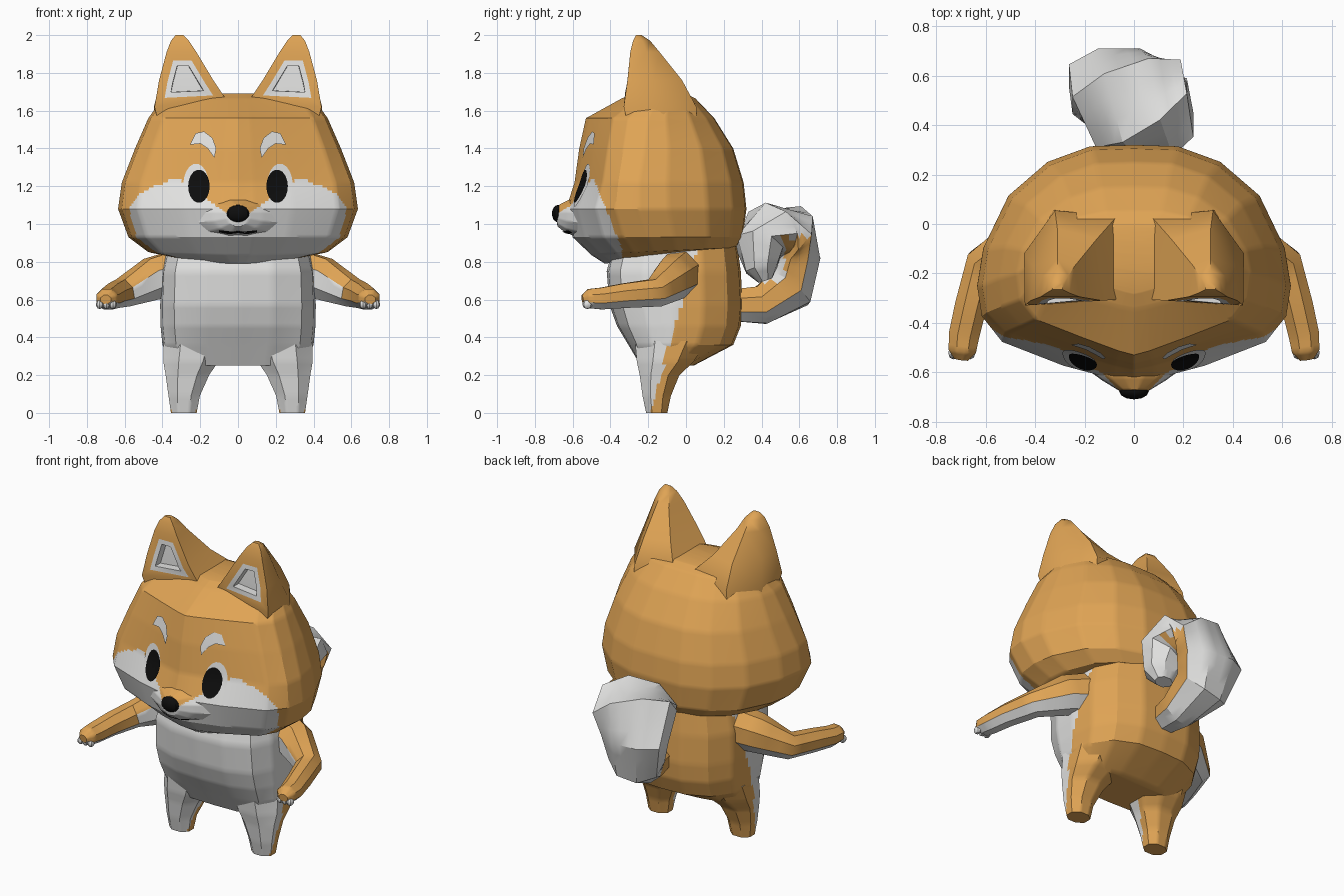
import bpy, bmesh, math
from mathutils import Vector, Matrix
from mathutils.bvhtree import BVHTree

if "Cube" in bpy.data.objects:
    bpy.data.objects.remove(bpy.data.objects["Cube"])


def material(name, rgb):
    m = bpy.data.materials.new(name)
    m.diffuse_color = (*rgb, 1)
    m.use_nodes = True
    m.node_tree.nodes["Principled BSDF"].inputs["Base Color"].default_value = m.diffuse_color
    return m


MATS = [material("orange fur", (0.74, 0.37, 0.09)),
        material("white fur", (0.76, 0.76, 0.75)),
        material("black", (0.004, 0.004, 0.004))]
trees = []


def finish(name, bm, rule, angle=30):
    """Colour faces by rule(centre, normal) and make the object."""
    bm.normal_update()
    for f in bm.faces:
        f.material_index = int(rule(f.calc_center_median(), f.normal))
    me = bpy.data.meshes.new(name)
    bm.to_mesh(me)
    bm.free()
    for m in MATS:
        me.materials.append(m)
    ob = bpy.data.objects.new(name, me)
    bpy.context.collection.objects.link(ob)
    bpy.ops.object.select_all(action='DESELECT')
    ob.select_set(True)
    bpy.context.view_layer.objects.active = ob
    bpy.ops.object.shade_smooth_by_angle(angle=math.radians(angle))
    return ob


def loft(rings, cuts=0):
    bm = bmesh.new()
    rows = [[bm.verts.new(p) for p in r] for r in rings]
    n = len(rows[0])
    for a, b in zip(rows, rows[1:]):
        for i in range(n):
            j = (i + 1) % n
            bm.faces.new((a[i], a[j], b[j], b[i]))
    bm.faces.new(rows[0])
    bm.faces.new(rows[-1])
    bmesh.ops.recalc_face_normals(bm, faces=bm.faces)
    if cuts:
        bmesh.ops.subdivide_edges(bm, edges=bm.edges[:], cuts=cuts, use_grid_fill=True)
    return bm


def section(half, z, w, yc, back, front, tilt=0):
    """Mirror a half outline, scale it to width, back and front, raise the back by tilt."""
    full = half + [(-u, v) for u, v in half[-2:0:-1]]
    return [(u * w, yc + v * ((back - yc) if v > 0 else (yc - front)), z + tilt * (v + 1) / 2)
            for u, v in full]


def tube(path, ref, sides):
    """Rings along a path of (x, y, z, radius along ref, other radius)."""
    pts = [Vector(p[:3]) for p in path]
    rings = []
    for i, p in enumerate(path):
        t = (pts[min(i + 1, len(pts) - 1)] - pts[max(i - 1, 0)]).normalized()
        a = (ref - t * ref.dot(t)).normalized()
        b = t.cross(a)
        rings.append([pts[i] + a * p[3] * math.cos(k) + b * p[4] * math.sin(k)
                      for k in [2 * math.pi * (s + .5) / sides for s in range(sides)]])
    return rings


def ball(name, loc, scale, mat, u=12, v=8):
    bm = bmesh.new()
    bmesh.ops.create_uvsphere(bm, u_segments=u, v_segments=v, radius=1,
                              matrix=Matrix.Translation(loc) @ Matrix.Diagonal((*scale, 1)))
    return finish(name, bm, lambda c, n: mat)


def decal(name, outline, mat, lift, s=1):
    """Thin plate pressed on the face from the front."""
    def place(x, z):
        hits = [t.ray_cast(Vector((x * s, -2, z)), Vector((0, 1, 0)))[0] for t in trees]
        return (x * s, min(h.y for h in hits if h) - lift, z)
    n = len(outline)
    cx, cz = sum(p[0] for p in outline) / n, sum(p[1] for p in outline) / n
    bm = bmesh.new()
    mid = bm.verts.new(place(cx, cz))
    prev = None
    for k in (.3, .6, .85, 1):
        row = [bm.verts.new(place(cx + (x - cx) * k, cz + (z - cz) * k)) for x, z in outline]
        for i in range(n):
            j = (i + 1) % n
            bm.faces.new((row[i], row[j], prev[j], prev[i]) if prev else (row[i], row[j], mid))
        prev = row
    bmesh.ops.recalc_face_normals(bm, faces=bm.faces)
    if sum(f.normal.y for f in bm.faces) > 0:
        bmesh.ops.reverse_faces(bm, faces=bm.faces[:])
    finish(name, bm, lambda c, nr: mat)


def ellipse(cx, cz, rx, rz, n=18):
    return [(cx + rx * math.cos(2 * math.pi * i / n), cz + rz * math.sin(2 * math.pi * i / n))
            for i in range(n)]


# Colour rules
CHEEK = [(0, 1.05), (.06, 1.06), (.2, 1.15), (.27, 1.22), (.35, 1.24), (.5, 1.23), (.56, 1.19), (.7, 1.1)]


def face_white(c, n):
    x = abs(c.x)
    for (x0, z0), (x1, z1) in zip(CHEEK, CHEEK[1:]):
        if x0 <= x <= x1:
            top = z0 + (z1 - z0) * (x - x0) / (x1 - x0)
    return c.z < top and (c.y < -.34 - .4 * max(0, c.z - .87) or c.z < .815)


def belly_white(c, n):
    return c.y < -.19 + .29 * c.z


# Head: blunt at the jaw, more pointed from the eyes up
BACK = [(0, 1), (.28, .99), (.55, .88), (.8, .64), (.96, .27), (1, 0), (.97, -.32)]
JAW = BACK + [(.84, -.59), (.45, -.84), (.13, -.98), (0, -1)]
BROW = BACK + [(.84, -.56), (.45, -.78), (.13, -.95), (0, -1)]
bm = loft([section(BROW if r[0] > 1.2 else JAW, *r) for r in [
    (.79, .30, -.16, .10, -.43, .07), (.835, .48, -.17, .265, -.50, .04), (.93, .58, -.20, .30, -.60),
    (1.08, .635, -.25, .32, -.635), (1.22, .615, -.25, .305, -.59), (1.40, .545, -.22, .25, -.565),
    (1.56, .475, -.2, .15, -.53), (1.665, .40, -.15, .05, -.34), (1.69, .25, -.14, 0, -.28)]], 9)
trees.append(BVHTree.FromBMesh(bm))
finish("head", bm, face_white)

# Muzzle, nose, mouth
bm = loft(tube([(0, -.47, 1.03, .32, .13), (0, -.56, 1.035, .235, .11), (0, -.63, 1.04, .135, .09),
                (0, -.675, 1.045, .06, .06), (0, -.685, 1.045, .03, .03)], Vector((1, 0, 0)), 12), 5)
trees.append(BVHTree.FromBMesh(bm))
finish("muzzle", bm, face_white)
ball("nose", (0, -.677, 1.055), (.06, .033, .046), 2)
top = [(-.1, .967), (-.05, .957), (0, .963), (.05, .957), (.1, .967)]
decal("mouth", top + [(x, z - .011) for x, z in top[::-1]], 2, .006)

# Body
BODY = [(0, 1), (.4, .97), (.75, .78), (.95, .42), (1, 0), (.97, -.45), (.82, -.8), (.45, -.97), (0, -1)]
finish("body", loft([section(BODY, *r) for r in [
    (.25, .34, -.10, .04, -.24), (.36, .40, -.08, .25, -.305), (.46, .41, -.06, .29, -.365),
    (.57, .412, -.06, .30, -.405), (.75, .405, -.06, .29, -.42), (.90, .37, -.06, .27, -.38)]], 6),
    belly_white)


# Curled tail
def tail_white(c, n):
    out = Vector((0, c.y - .46, c.z - .78)).normalized()
    tip = c.y < .52 and c.z > .70
    return tip or n.dot(out) > .45 or c.z > .93 or (n.x < -.4 and c.y > .45)


finish("tail", loft(tube([
    (0, .24, .57, .08, .09), (0, .40, .57, .12, .11), (-.04, .55, .66, .17, .14),
    (-.06, .60, .82, .22, .12), (-.03, .555, .97, .26, .14), (.03, .45, .95, .24, .17),
    (.10, .385, .88, .17, .135), (.13, .40, .76, .11, .09), (.13, .42, .70, .06, .04)],
    Vector((1, 0, 0)), 8), 2), tail_white)

# Paired parts
for s, side in ((1, "right"), (-1, "left")):
    def flip(rings):
        return [[(x * s, y, z) for x, y, z in r] for r in rings]

    # Ear: front face inset white, then pressed in
    bm = loft(flip([
        [(.10, -.25, 1.45), (.40, -.29, 1.45), (.45, -.12, 1.45), (.34, .06, 1.45), (.10, .02, 1.45)],
        [(.05, -.305, 1.64), (.442, -.33, 1.62), (.445, -.12, 1.62), (.32, .055, 1.62), (.07, .03, 1.67)],
        [(.13, -.31, 1.76), (.418, -.31, 1.76), (.41, -.17, 1.76), (.31, -.02, 1.76), (.15, -.06, 1.76)],
        [(.22, -.295, 1.91), (.378, -.295, 1.91), (.37, -.21, 1.91), (.31, -.14, 1.91), (.24, -.17, 1.91)],
        [(.26, -.28, 1.97), (.355, -.28, 1.97), (.35, -.23, 1.97), (.31, -.19, 1.97), (.265, -.21, 1.97)],
        [(.29, -.265, 2.0), (.33, -.265, 2.0), (.33, -.25, 2.0), (.31, -.235, 2.0), (.29, -.24, 2.0)]]))
    front = [f for f in bm.faces if f.normal.y < -.8 and 1.64 < f.calc_center_median().z < 1.93]
    bmesh.ops.inset_region(bm, faces=front, thickness=.045, depth=0, use_even_offset=True)
    rim = bmesh.ops.inset_region(bm, faces=front, thickness=.028, depth=0, use_even_offset=True)["faces"]
    inner = bmesh.ops.inset_region(bm, faces=front, thickness=.002, depth=0)["faces"]
    for v in {v for f in front for v in f.verts}:
        v.co.y += .05
    white = {f.calc_center_median().to_tuple(4) for f in rim + inner + front}
    finish(side + "_ear", bm, lambda c, n: c.to_tuple(4) in white, 45)

    # Leg
    rings = []
    for z, cx, rx, cy, ry in [(0, .287, .068, -.155, .056), (.09, .285, .083, -.155, .075),
                              (.20, .268, .115, -.14, .105), (.27, .25, .145, -.11, .15),
                              (.38, .23, .165, -.08, .19)]:
        rings.append([(cx + rx * min(1, max(-1, 1.15 * math.cos(k))),
                       cy + ry * min(1, max(-1, 1.15 * math.sin(k))), z)
                      for k in [math.pi * (i + .5) / 4 for i in range(8)]])
    finish(side + "_leg", loft(flip(rings), 4), belly_white, 40)

    # Arm and fingers
    arm = tube([(.32, -.03, .74, .13, .12), (.45, -.07, .71, .12, .11), (.61, -.165, .635, .08, .08),
                (.66, -.33, .62, .07, .07), (.688, -.45, .605, .062, .067),
                (.695, -.515, .605, .055, .06), (.70, -.548, .60, .025, .03)], Vector((0, 0, 1)), 8)
    finish(side + "_arm", loft(flip(arm), 2),
           lambda c, n: n.z < -.25 or (c.y < -.53 and c.z < .59)
           or (n.z < .3 and n.y < -.4 and .38 < abs(c.x) < .62 and c.y > -.3), 40)
    for i in range(3):
        ball(f"{side}_finger_{i + 1}", ((.662 + .035 * i) * s, -.522, .574), (.02, .026, .024), 1, 8, 6)

    # Eye and brow plates
    decal(side + "_eye_white", ellipse(.222, 1.205, .068, .115), 1, .005, s)
    decal(side + "_pupil", ellipse(.207, 1.2, .057, .088), 2, .009, s)
    decal(side + "_brow", [(.125, 1.35), (.115, 1.40), (.135, 1.455), (.18, 1.49), (.225, 1.48),
                           (.255, 1.42), (.205, 1.43), (.16, 1.40)], 1, .009, s)
